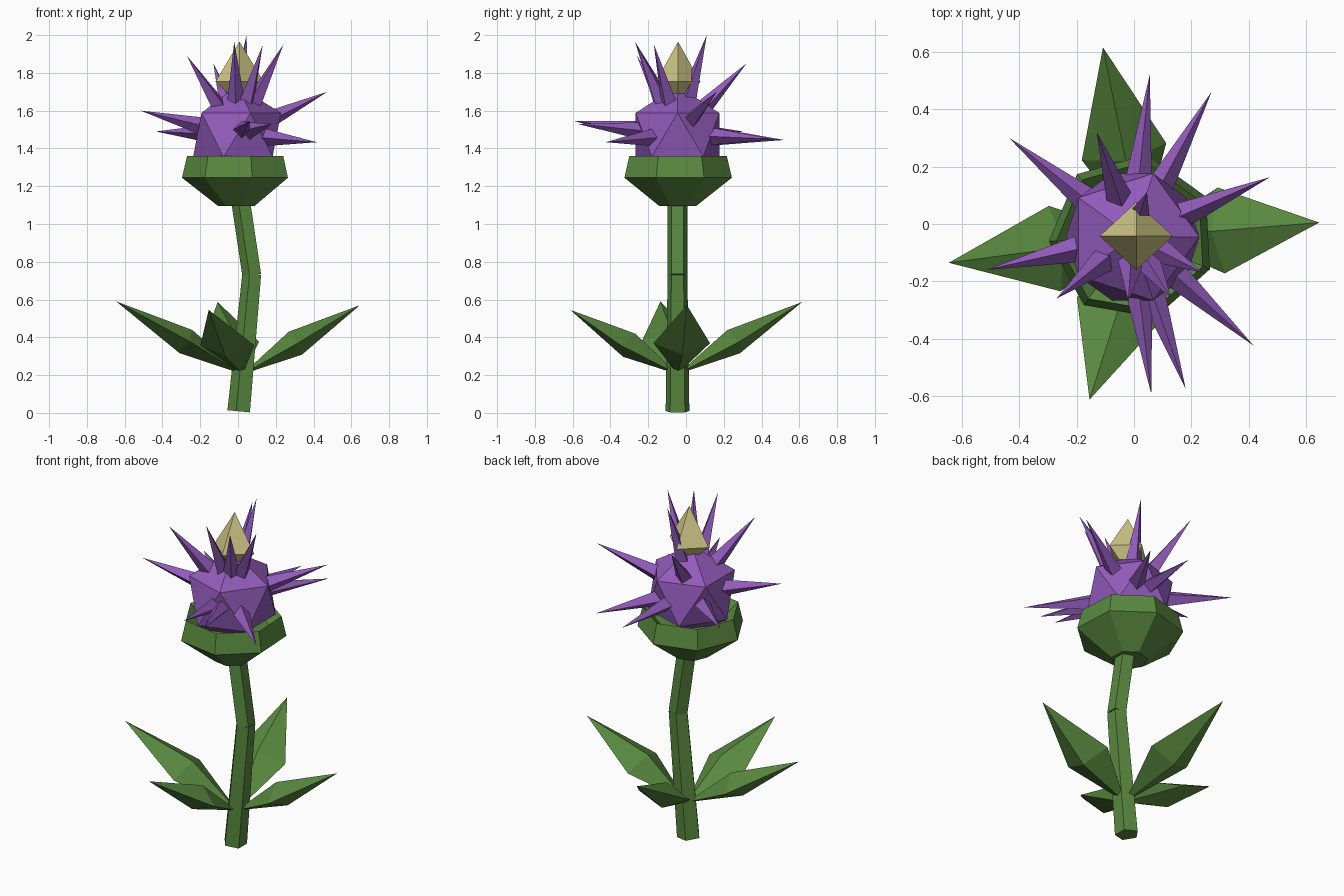
import bpy, bmesh
from math import cos, sin, radians, tau
from mathutils import Vector

old = bpy.data.objects.get("Cube")
if old:
    bpy.data.objects.remove(old, do_unlink=True)


def material(name, rgb):
    m = bpy.data.materials.new(name)
    m.use_nodes = True
    m.diffuse_color = (*rgb, 1)
    m.node_tree.nodes["Principled BSDF"].inputs["Base Color"].default_value = (*rgb, 1)
    return m


green = material("leaf green", (0.10, 0.25, 0.05))
purple = material("petal purple", (0.29, 0.105, 0.50))
cream = material("pistil cream", (0.62, 0.56, 0.24))


def finish(name, bm, mat):
    bmesh.ops.recalc_face_normals(bm, faces=bm.faces)
    me = bpy.data.meshes.new(name)
    bm.to_mesh(me)
    bm.free()
    me.materials.append(mat)
    ob = bpy.data.objects.new(name, me)
    bpy.context.collection.objects.link(ob)
    return ob


def loft(name, start, end, stations, sides, phase, mat, side=(1, 0, 0)):
    """Faceted tube from start to end; stations are (fraction, width, height)."""
    start, end = Vector(start), Vector(end)
    axis = (end - start).normalized()
    u = Vector(side)
    u = (u - axis * u.dot(axis)).normalized()
    v = axis.cross(u)
    bm = bmesh.new()
    rings = []
    for t, w, h in stations:
        c = start.lerp(end, t)
        if w == 0:
            rings.append([bm.verts.new(c)] * sides)
            continue
        angles = [radians(phase) + tau * i / sides for i in range(sides)]
        rings.append([bm.verts.new(c + u * w * cos(a) + v * h * sin(a)) for a in angles])
    for a, b in zip(rings, rings[1:]):
        for i in range(sides):
            j = (i + 1) % sides
            bm.faces.new(dict.fromkeys((a[i], a[j], b[j], b[i])))
    for ring in (rings[0], rings[-1]):
        if ring[0] != ring[1]:
            bm.faces.new(ring)
    return finish(name, bm, mat)


CX, CY = -0.005, -0.045

# Bent stem in two pieces
loft("lower_stem", (0.01, CY, 0.008), (0.078, CY, 0.735),
     [(0, 0.066, 0.066), (1, 0.055, 0.055)], 5, 36, green)
loft("upper_stem", (0.078, CY, 0.73), (0.018, CY, 1.13),
     [(0, 0.055, 0.055), (1, 0.055, 0.055)], 5, 36, green)

# Cup under the flower, with an inward sloping rim
profile = [(1.095, 0.1), (1.245, 0.292), (1.36, 0.265), (1.30, 0.2)]
loft("flower_cup", (CX, CY, 0), (CX, CY, 1),
     [(z, r, r) for z, r in profile], 7, 183, green)

# Four thick pointed leaves
leaves = {"left_leaf": (0.645, 0.005, 0.57), "right_leaf": (-0.645, -0.135, 0.59),
          "back_leaf": (-0.108, 0.615, 0.587), "front_leaf": (-0.155, -0.612, 0.545)}
for name, tip in leaves.items():
    base = Vector((0.025, CY, 0.205))
    across = Vector((0, 0, 1)).cross(Vector(tip) - base)
    loft(name, base, tip, [(0, 0, 0), (0.45, 0.15, 0.07), (1, 0, 0)],
         4, 0, green, across)

# Faceted flower ball
centre = Vector((CX, CY, 1.472))
bm = bmesh.new()
bmesh.ops.create_icosphere(bm, subdivisions=1, radius=0.26)
bmesh.ops.translate(bm, verts=bm.verts, vec=centre)
finish("flower_ball", bm, purple)

# Spikes radiating from the ball
tips = [(-0.435, 0.30, 1.49), (-0.13, 0.32, 1.85), (0.055, 0.52, 1.445),
        (0.27, 0.46, 1.45), (0.473, 0.163, 1.70), (0.417, -0.424, 1.433),
        (0.18, -0.574, 1.53), (0.06, -0.592, 1.545), (-0.27, -0.26, 1.89),
        (-0.515, -0.16, 1.60), (0.045, 0.11, 2.0), (0.24, -0.17, 1.95),
        (-0.02, -0.27, 1.965), (0.13, -0.26, 1.945)]
for i, tip in enumerate(tips):
    away = (Vector(tip) - centre).normalized()
    across = Vector((0, 0, 1)).cross(away)
    loft(f"spike_{i + 1}", centre + away * 0.17, tip,
         [(0, 0.05, 0.05), (1, 0, 0)], 4, 0, purple, across)

# Pistil at the top
loft("pistil", (0.008, -0.042, 1.69), (0.008, -0.042, 1.965),
     [(0, 0.06, 0.06), (0.23, 0.128, 0.118), (1, 0, 0)], 4, 0, cream)
